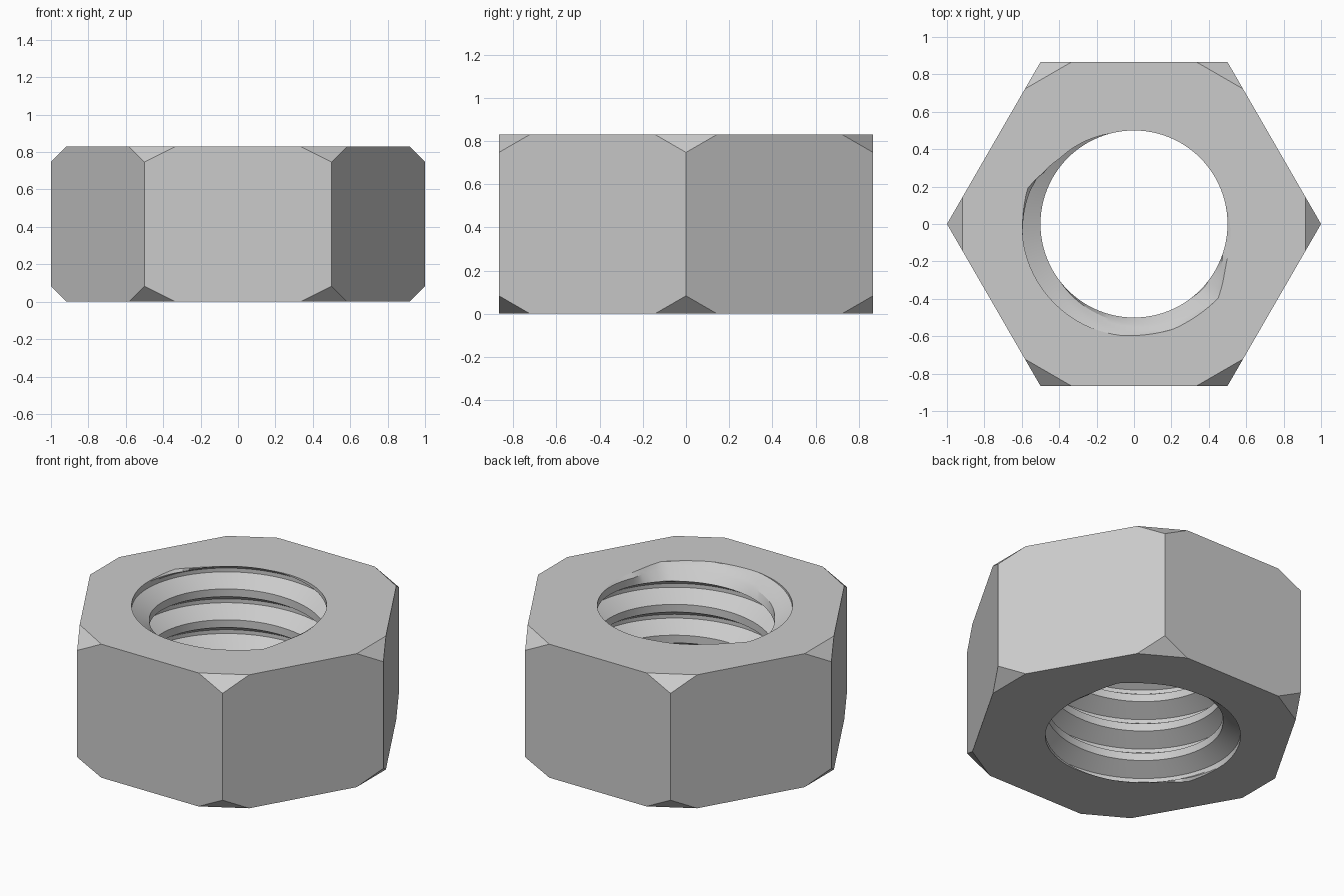
import bpy, bmesh, math
from mathutils import Matrix, Vector

cube = bpy.data.objects.get("Cube")
if cube:
    bpy.data.objects.remove(cube, do_unlink=True)

HEIGHT = 0.83
CUT = 0.083            # corner chamfer
MINOR, MAJOR = 0.5, 0.6
PITCH = HEIGHT / 4.33
SIDES = 96
ROOT_ANGLE = math.radians(240)   # where the groove meets the top face

steel = bpy.data.materials.new("steel_grey")
steel.use_nodes = True
colour = (0.6, 0.6, 0.6, 1)
steel.diffuse_color = colour
steel.node_tree.nodes["Principled BSDF"].inputs["Base Color"].default_value = colour

bm = bmesh.new()

# Hexagonal body with chamfered corners
points = []
for k in range(6):
    turn = Matrix.Rotation(k * math.pi / 3, 3, 'Z')
    side = CUT * math.sqrt(3)
    for z, inner in ((0, CUT), (HEIGHT, HEIGHT - CUT)):
        points += [turn @ Vector(p) for p in
                   ((1, 0, inner), (1 - CUT, side, z), (1 - CUT, -side, z))]
verts = [bm.verts.new(p) for p in points]
bmesh.ops.convex_hull(bm, input=verts)
bmesh.ops.dissolve_limit(bm, angle_limit=0.02, verts=bm.verts[:], edges=bm.edges[:])
caps = [f for f in bm.faces if abs(f.normal.z) > 0.99]
bmesh.ops.delete(bm, geom=caps, context='FACES_ONLY')

# Thread profile over one pitch: root, flank, crest, flank
steps = [(-1 / 16, 1.0), (1 / 16, 1.0)]
steps += [(1 / 16 + 5 / 16 * i / 4, 1 - i / 4) for i in range(1, 5)]
steps += [(10 / 16, 0.0)]
steps += [(10 / 16 + 5 / 16 * i / 4, i / 4) for i in range(1, 4)]


def lead_in(angle, centre, depth):
    """Countersink radius at the thread's run-out."""
    mask = min(1, max(0, (math.cos(angle - centre) + 0.3) / 0.5))
    return MINOR + (MAJOR - MINOR) * mask - 1.2 * max(0, depth)


def thread_vert(column, turn, step):
    angle = 2 * math.pi * column / SIDES
    offset, depth = step
    z = HEIGHT + PITCH * (turn + offset + (angle - ROOT_ANGLE) / (2 * math.pi))
    radius = max(MINOR + (MAJOR - MINOR) * depth,
                 lead_in(angle, ROOT_ANGLE, HEIGHT - z),
                 lead_in(angle, -ROOT_ANGLE, z))
    return tmp.verts.new((radius * math.cos(angle), radius * math.sin(angle), z))


# Helical thread surface, trimmed at both faces
tmp = bmesh.new()
columns = [[thread_vert(c, t, s) for t in range(-7, 4) for s in steps]
           for c in range(SIDES)]
columns.append(columns[0][len(steps):])
for a, b in zip(columns, columns[1:]):
    for i in range(min(len(a), len(b)) - 1):
        tmp.faces.new((a[i], b[i], b[i + 1], a[i + 1]))
for z, direction in ((0, -1), (HEIGHT, 1)):
    bmesh.ops.bisect_plane(tmp, geom=tmp.verts[:] + tmp.edges[:] + tmp.faces[:],
                           dist=1e-6, plane_co=(0, 0, z),
                           plane_no=(0, 0, direction), clear_outer=True)
bmesh.ops.remove_doubles(tmp, verts=tmp.verts[:], dist=1e-5)
thread = bpy.data.meshes.new("thread")
tmp.to_mesh(thread)
tmp.free()
bm.from_mesh(thread)
bpy.data.meshes.remove(thread)

# Flat end faces between the hexagon and the bore
for z in (0, HEIGHT):
    rim = [e for e in bm.edges if e.is_boundary
           and all(abs(v.co.z - z) < 1e-4 for v in e.verts)]
    bmesh.ops.triangle_fill(bm, edges=rim, use_beauty=True, normal=(0, 0, 1 if z else -1))
bmesh.ops.recalc_face_normals(bm, faces=bm.faces[:])

mesh = bpy.data.meshes.new("hex_nut")
bm.to_mesh(mesh)
bm.free()
mesh.materials.append(steel)
nut = bpy.data.objects.new("hex_nut", mesh)
bpy.context.collection.objects.link(nut)
bpy.ops.object.select_all(action='DESELECT')
nut.select_set(True)
bpy.context.view_layer.objects.active = nut
bpy.ops.object.shade_smooth_by_angle(angle=math.radians(25))
